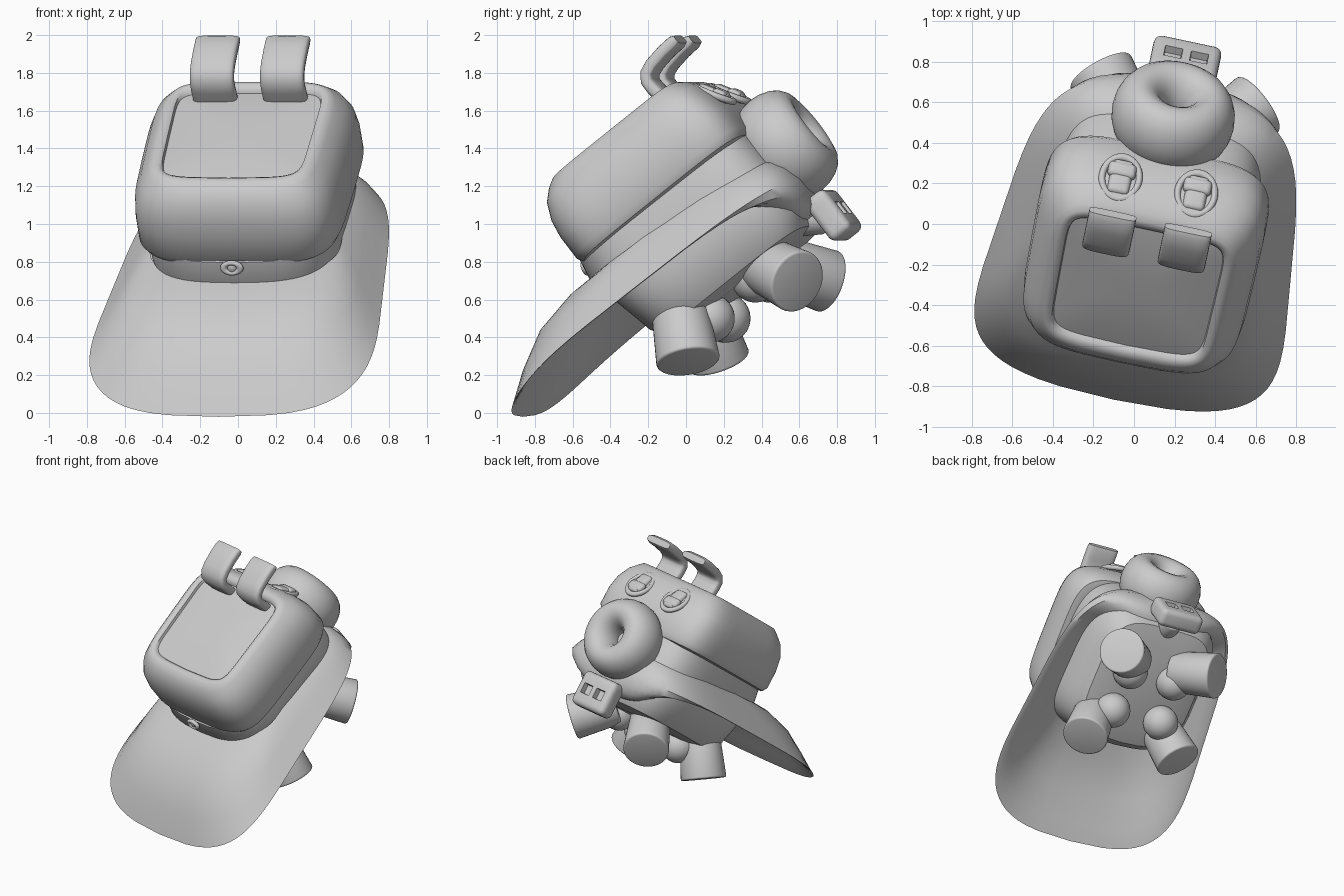
import bpy, bmesh
from math import sin, cos, pi, radians, copysign
from mathutils import Matrix, Vector

cube = bpy.data.objects.get("Cube")
if cube:
    bpy.data.objects.remove(cube)

# Whole model leans forward and turns slightly
FRAME = (Matrix.Translation((0.08, 0, 1)) @ Matrix.Rotation(radians(-12), 4, 'Z')
         @ Matrix.Rotation(radians(38), 4, 'X'))
grey = bpy.data.materials.new("plain_grey")
grey.use_nodes = True
grey.diffuse_color = (0.6, 0.6, 0.6, 1)
grey.node_tree.nodes["Principled BSDF"].inputs["Base Color"].default_value = (0.6, 0.6, 0.6, 1)


def finish(name, bm, angle=40):
    bmesh.ops.recalc_face_normals(bm, faces=bm.faces)
    mesh = bpy.data.meshes.new(name)
    bm.to_mesh(mesh)
    bm.free()
    mesh.materials.append(grey)
    ob = bpy.data.objects.new(name, mesh)
    bpy.context.collection.objects.link(ob)
    ob.matrix_world = FRAME
    bpy.ops.object.select_all(action='DESELECT')
    ob.select_set(True)
    bpy.context.view_layer.objects.active = ob
    bpy.ops.object.shade_smooth_by_angle(angle=radians(angle))


def loft(name, rings, closed=False, caps=True, angle=40):
    bm = bmesh.new()
    loops = [[bm.verts.new(p) for p in ring] for ring in rings]
    pairs = list(zip(loops, loops[1:])) + ([(loops[-1], loops[0])] if closed else [])
    for a, b in pairs:
        for i in range(len(a)):
            j = (i + 1) % len(a)
            bm.faces.new((a[i], a[j], b[j], b[i]))
    if caps and not closed:
        for loop in (loops[0], loops[-1]):
            bm.faces.new(loop)
    finish(name, bm, angle)


def rounded(hw, front, back, power, height, n=64, taper=0.0, bow=0.0):
    """Rounded rectangle ring; height is a number or (front, side, back), bow curves the front edge."""
    hf, hs, hb = height if isinstance(height, tuple) else (height,) * 3
    ring = []
    for i in range(n):
        c, s = cos(2 * pi * i / n), sin(2 * pi * i / n)
        u = copysign(abs(c) ** (2 / power), c)
        v = copysign(abs(s) ** (2 / power), s)
        z = hs + ((hb if s > 0 else hf) - hs) * s * s
        y = (front + back) / 2 + (back - front) / 2 * v + bow * u * u * max(0, -v)
        ring.append((hw * u * (1 - taper * v), y, z))
    return ring


def aim(center, axis):
    return Matrix.Translation(center) @ Vector(axis).to_track_quat('Z', 'Y').to_matrix().to_4x4()


def box(size, bevel):
    bm = bmesh.new()
    bmesh.ops.create_cube(bm, size=1)
    bm.transform(Matrix.Diagonal((*size, 1)))
    bmesh.ops.bevel(bm, geom=bm.edges[:], offset=bevel, segments=4, profile=0.5, affect='EDGES')
    return bm


def block(name, center, size, bevel, axis):
    bm = box(size, bevel)
    bm.transform(aim(center, axis))
    finish(name, bm)


def ball(name, center, scale):
    bm = bmesh.new()
    bmesh.ops.create_uvsphere(bm, u_segments=32, v_segments=16, radius=1)
    bm.transform(Matrix.Translation(center) @ Matrix.Diagonal((*scale, 1)))
    finish(name, bm)


def tube(name, start, end, r1, r2, bevel=0.015):
    a, b = Vector(start), Vector(end)
    bm = bmesh.new()
    bmesh.ops.create_cone(bm, cap_ends=True, segments=40, radius1=r1, radius2=r2, depth=(b - a).length)
    rims = [e for e in bm.edges if any(len(f.verts) > 4 for f in e.link_faces)]
    bmesh.ops.bevel(bm, geom=rims, offset=bevel, segments=3, profile=0.5, affect='EDGES')
    bm.transform(aim((a + b) / 2, b - a))
    finish(name, bm)


def torus(name, center, axis, major, minor, scale):
    m = aim(center, axis) @ Matrix.Diagonal((*scale, 1))
    turns = [2 * pi * i / 48 for i in range(48)]
    rings = []
    for b in [2 * pi * j / 20 for j in range(20)]:
        r = major + minor * cos(b)
        rings.append([m @ Vector((r * cos(a), r * sin(a), minor * sin(b))) for a in turns])
    loft(name, rings, closed=True)


# Lid with a low rim round a shallow panel: half width, front, back, height, corner power
lid_rings = [(.50, -.48, .56, .13, 5), (.54, -.52, .59, .14, 5), (.56, -.54, .61, .18, 5),
             (.56, -.54, .605, .32, 5), (.55, -.525, .58, .42, 5), (.51, -.49, .545, .51, 5),
             (.465, -.44, .50, .565, 5), (.435, -.395, .465, .59, 6), (.41, -.365, .44, .592, 7),
             (.39, -.345, .415, .58, 8), (.385, -.335, .405, .56, 8), (.25, -.21, .29, .575, 6),
             (.10, -.06, .12, .58, 4)]
loft("lid", [rounded(a, b, c, p, h, taper=-.02, bow=.02) for a, b, c, h, p in lid_rings])

# Body and belly below the lid
body_rings = [(.50, -.55, .59, .17), (.51, -.57, .60, .05), (.50, -.51, .61, -.2),
              (.47, -.48, .59, -.34), (.41, -.42, .53, -.43), (.28, -.28, .38, -.46)]
loft("body", [rounded(a, b, c, 4, h, bow=.05) for a, b, c, h in body_rings])

# Flared skirt: thin wide brim in front, rolled into the belly behind
skirt_rings = [(.49, -.53, .53, (.05, .02, .0)), (.54, -.72, .57, (.05, -.01, -.02)),
               (.61, -.95, .62, (0, -.07, -.06)), (.68, -1.15, .655, (-.12, -.14, -.13)),
               (.735, -1.325, .67, (-.26, -.19, -.22)), (.70, -1.2, .655, (-.20, -.19, -.30)),
               (.63, -1.0, .63, (-.08, -.16, -.36)), (.54, -.75, .58, (0, -.13, -.4)),
               (.46, -.46, .48, (.02, -.1, -.4))]
loft("skirt", [rounded(a, b, c, 4.2, h, taper=.12, bow=.1) for a, b, c, h in skirt_rings], caps=False)

# Ears: bent flat bands that hook backward
EAR = [(.37, .50), (.345, .64), (.345, .69), (.37, .725), (.42, .745), (.51, .76), (.585, .765), (.61, .765)]
for side, label in ((1, "left"), (-1, "right")):
    x = side * .19
    rings = []
    for i, p in enumerate(EAR):
        a, b = EAR[max(i - 1, 0)], EAR[min(i + 1, len(EAR) - 1)]
        d = Vector((0, b[0] - a[0], b[1] - a[1])).normalized()
        n = Vector((0, -d.z, d.y))
        thick = .025 if i == len(EAR) - 1 else .038
        rings.append([Vector((x + q[0], p[0], p[1])) + n * q[1]
                      for q in rounded(.118, -thick, thick, 4, 0, 24)])
    loft(label + "_ear", rings)

    # Oval ring with a latch on the back shoulder of the lid
    facing = (0, .85, .5)
    torus(label + "_latch_ring", (x, .575, .425), facing, .10, .018, (.92, 1.1, 1))
    block(label + "_latch", (x, .575, .425), (.11, .18, .06), .025, facing)
    block(label + "_latch_bar", (x, .595, .395), (.14, .08, .07), .025, facing)

    # Legs and splayed feet
    tube(label + "_rear_foot", (side * .18, .22, -.43), (side * .40, .355, -.665), .15, .17)
    ball(label + "_rear_thigh", (side * .18, .15, -.48), (.13, .13, .13))
    tube(label + "_front_foot", (side * .27, -.26, -.37), (side * .39, -.375, -.635), .15, .17)
    ball(label + "_front_thigh", (side * .20, -.17, -.50), (.13, .13, .13))

# Ring tail on the back
torus("tail_ring", (0, .685, -.005), (0, 1, 0), .18, .125, (1, 1, 1.44))
tube("tail_core", (0, .45, -.005), (0, .68, -.005), .14, .14)

# Small plug with two sunken slots under the tail
plug = box((.34, .14, .27), .04)
for co, no in (((0, 0, 0), (1, 0, 0)), ((0, 0, .06), (0, 0, 1)), ((0, 0, -.06), (0, 0, 1))):
    bmesh.ops.bisect_plane(plug, geom=plug.verts[:] + plug.edges[:] + plug.faces[:], plane_co=co, plane_no=no)
plug.normal_update()
middle = [f for f in plug.faces if f.normal.y > .99 and abs(f.calc_center_median().z) < .03]
bmesh.ops.inset_individual(plug, faces=middle, thickness=.03, depth=0)
bmesh.ops.inset_individual(plug, faces=middle, thickness=.005, depth=-.04)
plug.transform(Matrix.Translation((0, .657, -.455)))
finish("plug", plug)
tube("plug_stem", (0, .50, -.36), (0, .61, -.43), .09, .09)

# Small clasp on the front seam
torus("clasp_ring", (0, -.57, .15), (0, -1, .3), .036, .016, (1.2, .8, 1))
ball("clasp_pin", (0, -.555, .14), (.03, .03, .04))
